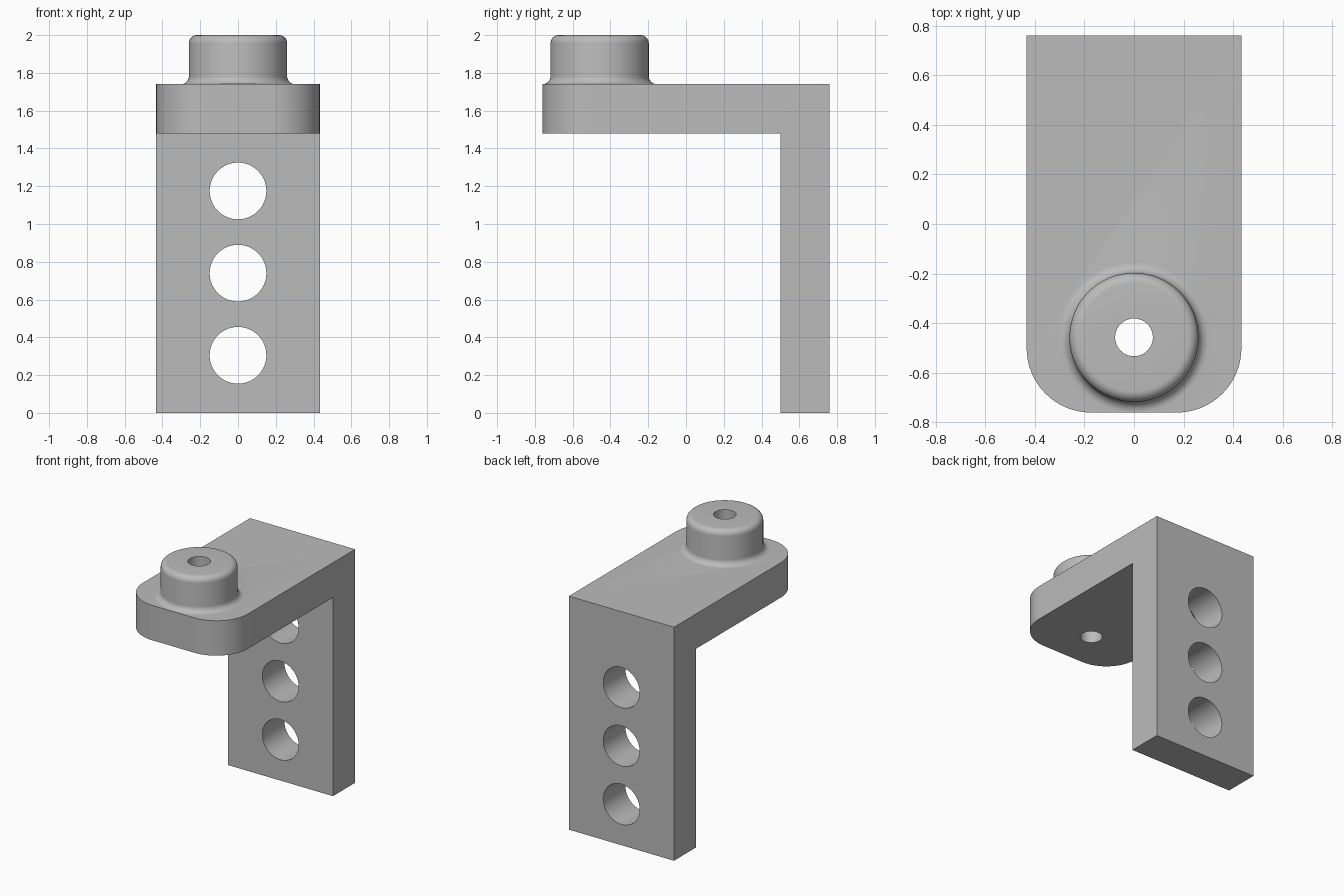
import bpy, bmesh
from math import pi, sin, cos, radians
from mathutils import Matrix, Vector

cube = bpy.data.objects.get("Cube")
if cube:
    bpy.data.objects.remove(cube, do_unlink=True)

HALF_W, HALF_D = 0.433, 0.76      # bracket half width and half depth
TOP, THICK = 1.74, 0.26           # arm top and plate thickness
BOSS_Y, BOSS_R, ROUND = -0.457, 0.26, 0.043

metal = bpy.data.materials.new("plain grey")
metal.use_nodes = True
grey = (0.5, 0.5, 0.5, 1)
metal.diffuse_color = grey
metal.node_tree.nodes["Principled BSDF"].inputs["Base Color"].default_value = grey


def finish(bm, name):
    bmesh.ops.recalc_face_normals(bm, faces=bm.faces)
    mesh = bpy.data.meshes.new(name)
    bm.to_mesh(mesh)
    bm.free()
    mesh.materials.append(metal)
    obj = bpy.data.objects.new(name, mesh)
    bpy.context.collection.objects.link(obj)
    return obj


def cylinder(name, radius, depth, centre, rotation):
    bm = bmesh.new()
    bmesh.ops.create_cone(bm, cap_ends=True, segments=64, radius1=radius,
                          radius2=radius, depth=depth,
                          matrix=Matrix.Translation(centre) @ rotation)
    return finish(bm, name)


def combine(target, other, operation):
    mod = target.modifiers.new(operation.lower(), 'BOOLEAN')
    mod.operation, mod.solver, mod.object = operation, 'EXACT', other
    bpy.context.view_layer.objects.active = target
    bpy.ops.object.modifier_apply(modifier=mod.name)
    bpy.data.objects.remove(other, do_unlink=True)


# L-shaped bracket: side profile extruded across the width
bm = bmesh.new()
inner = HALF_D - THICK
side = [(HALF_D, 0), (HALF_D, TOP), (-HALF_D, TOP),
        (-HALF_D, TOP - THICK), (inner, TOP - THICK), (inner, 0)]
face = bm.faces.new([bm.verts.new((-HALF_W, y, z)) for y, z in side])
grown = bmesh.ops.extrude_face_region(bm, geom=[face])["geom"]
bmesh.ops.translate(bm, vec=(2 * HALF_W, 0, 0),
                    verts=[v for v in grown if isinstance(v, bmesh.types.BMVert)])
bmesh.ops.recalc_face_normals(bm, faces=bm.faces)

# Rounded front corners of the arm
corners = [e for e in bm.edges
           if all(v.co.y < -HALF_D + 0.01 for v in e.verts)
           and abs(e.verts[0].co.x - e.verts[1].co.x) < 0.01]
bmesh.ops.bevel(bm, geom=corners, offset=THICK, offset_type='OFFSET',
                segments=16, profile=0.5, affect='EDGES')
bracket = finish(bm, "bracket")

# Turned boss with a fillet at its foot and a rounded rim
steps = [i / 8 * pi / 2 for i in range(9)]
outline = [(0, TOP - 0.1), (BOSS_R - 0.02, TOP - 0.1)]
outline += [(BOSS_R + ROUND * (1 - sin(a)), TOP + ROUND * (1 - cos(a))) for a in steps]
outline += [(BOSS_R - ROUND * (1 - cos(a)), 2 - ROUND * (1 - sin(a))) for a in steps]
outline += [(0, 2)]
bm = bmesh.new()
verts = [bm.verts.new((r, 0, z)) for r, z in outline]
edges = [bm.edges.new(pair) for pair in zip(verts, verts[1:])]
bmesh.ops.spin(bm, geom=verts + edges, cent=(0, 0, 0), axis=(0, 0, 1),
               angle=2 * pi, steps=64, use_duplicate=False)
bmesh.ops.remove_doubles(bm, verts=bm.verts, dist=0.0005)
bmesh.ops.translate(bm, verts=bm.verts, vec=(0, BOSS_Y, 0))
combine(bracket, finish(bm, "boss"), 'UNION')

# Bore through the boss and arm
combine(bracket, cylinder("bore_cutter", 0.076, 2, Vector((0, BOSS_Y, TOP)),
                          Matrix.Identity(4)), 'DIFFERENCE')

# Three mounting holes through the upright plate
for z in (0.305, 0.74, 1.175):
    combine(bracket, cylinder("hole_cutter", 0.15, 0.8, Vector((0, HALF_D, z)),
                              Matrix.Rotation(pi / 2, 4, 'X')), 'DIFFERENCE')

bpy.ops.object.select_all(action='DESELECT')
bracket.select_set(True)
bpy.context.view_layer.objects.active = bracket
bpy.ops.object.shade_smooth_by_angle(angle=radians(30))
